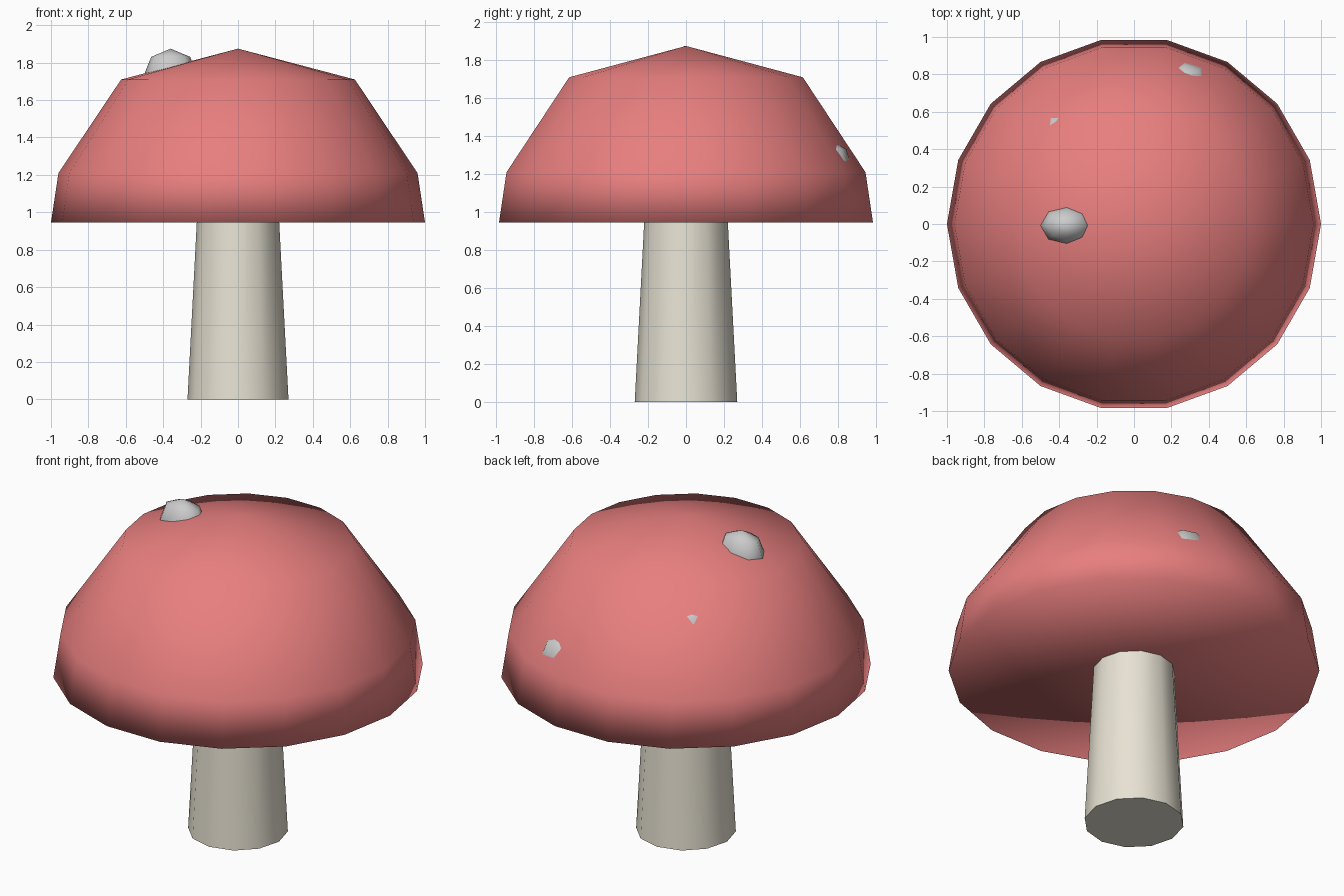
import bpy, bmesh, math

if "Cube" in bpy.data.objects:
    bpy.data.objects.remove(bpy.data.objects["Cube"])


def material(name, rgb):
    m = bpy.data.materials.new(name)
    m.diffuse_color = (*rgb, 1)
    m.use_nodes = True
    m.node_tree.nodes["Principled BSDF"].inputs["Base Color"].default_value = m.diffuse_color
    return m


def lathe(name, profile, sides, mat):
    """Closed solid of revolution; radius 0 makes a pole vertex."""
    bm = bmesh.new()
    rings = []
    for r, z in profile:
        n = sides if r else 1
        rings.append([bm.verts.new((r * math.cos(2 * math.pi * i / n),
                                    r * math.sin(2 * math.pi * i / n), z))
                      for i in range(n)])
    for a, b in zip(rings, rings[1:]):
        for i in range(sides):
            j = (i + 1) % sides
            quad = [a[i % len(a)], a[j % len(a)], b[j % len(b)], b[i % len(b)]]
            bm.faces.new(list(dict.fromkeys(quad)))
    bmesh.ops.recalc_face_normals(bm, faces=bm.faces)
    for f in bm.faces:
        f.smooth = True
    me = bpy.data.meshes.new(name)
    bm.to_mesh(me)
    bm.free()
    ob = bpy.data.objects.new(name, me)
    bpy.context.collection.objects.link(ob)
    if mat:
        me.materials.append(mat)
    return ob


# Cap: faceted dome with a flat underside
lathe("cap", [(0, 0.945), (1, 0.945), (0.96, 1.21), (0.625, 1.71), (0, 1.875)],
      18, material("cap_red", (0.81, 0.21, 0.21)))

# Stem: tapered, runs up into the cap
stem = lathe("stem", [(0, 0), (0.27, 0), (0.207, 1.2), (0, 1.2)],
             12, material("stem_cream", (0.8, 0.76, 0.65)))
bpy.context.view_layer.objects.active = stem
stem.select_set(True)
bpy.ops.object.shade_smooth_by_angle(angle=math.radians(40))

# Spots: low-poly squashed balls mostly sunk in the cap
h = math.sqrt(0.5)
for k, pos in enumerate([(-0.36, -0.008, 1.725), (0.27, 0.765, 1.225),
                         (-0.36, 0.501, 1.486)]):
    spot = lathe(f"spot_{k + 1}", [(0, -1), (h, -h), (1, 0), (h, h), (0, 1)], 8, None)
    spot.scale = (0.147, 0.112, 0.15)
    spot.location = pos
